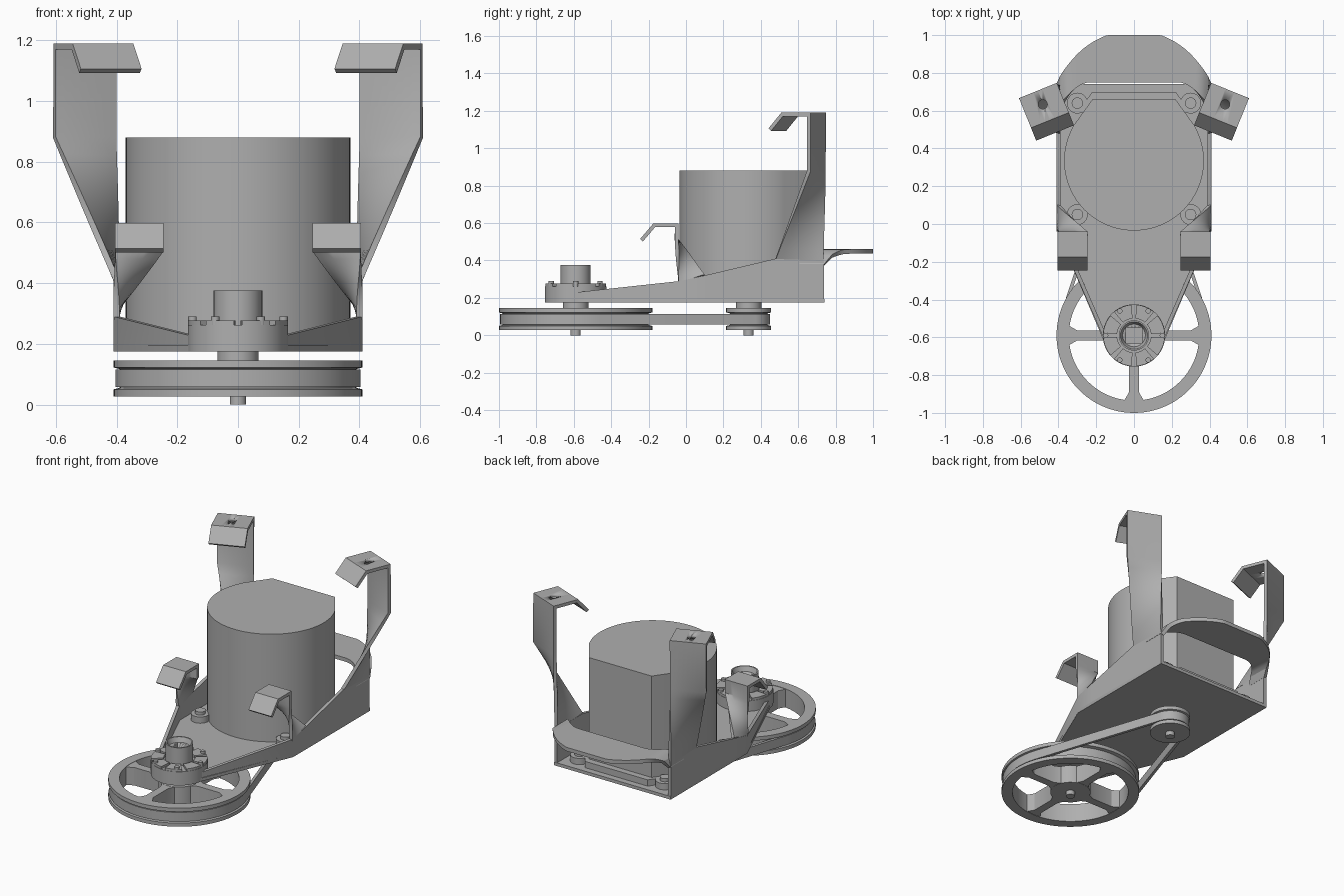
import bpy, bmesh
from math import sin, cos, pi, sqrt, asin
from mathutils import Vector

if "Cube" in bpy.data.objects:
    bpy.data.objects.remove(bpy.data.objects["Cube"])

GREY = (0.43, 0.43, 0.43, 1)
mat = bpy.data.materials.new("plain_grey")
mat.use_nodes = True
mat.diffuse_color = GREY
mat.node_tree.nodes["Principled BSDF"].inputs["Base Color"].default_value = GREY

WHEEL_Y, MOTOR_Y = -0.59, 0.335
BASE = 0.175


def activate(ob):
    bpy.ops.object.select_all(action='DESELECT')
    ob.select_set(True)
    bpy.context.view_layer.objects.active = ob


def finish(name, bm, fix=True):
    if fix:
        bmesh.ops.recalc_face_normals(bm, faces=bm.faces)
    me = bpy.data.meshes.new(name)
    bm.to_mesh(me)
    bm.free()
    me.materials.append(mat)
    ob = bpy.data.objects.new(name, me)
    bpy.context.collection.objects.link(ob)
    activate(ob)
    bpy.ops.object.shade_smooth_by_angle(angle=0.5)
    return ob


def lathe(name, profile, x, y, seg=64):
    """Revolve (radius, z) points; profiles off the axis close into a ring."""
    bm = bmesh.new()
    rings = [[bm.verts.new((x + r * cos(2 * pi * i / seg), y + r * sin(2 * pi * i / seg), z))
              for i in range(seg)] for r, z in profile]
    pairs = list(zip(rings, rings[1:]))
    if profile[0][0] > 0:
        pairs.append((rings[-1], rings[0]))
    for a, b in pairs:
        for i in range(seg):
            j = (i + 1) % seg
            bm.faces.new((a[i], a[j], b[j], b[i]))
    bmesh.ops.remove_doubles(bm, verts=bm.verts, dist=1e-5)
    return finish(name, bm)


def disc(name, r, z0, z1, x, y, seg=48):
    return lathe(name, [(0, z0), (r, z0), (r, z1), (0, z1)], x, y, seg)


def prism(name, outline, z0, z1):
    bm = bmesh.new()
    face = bm.faces.new([bm.verts.new((x, y, z0)) for x, y in outline])
    ext = bmesh.ops.extrude_face_region(bm, geom=[face])
    verts = [g for g in ext["geom"] if isinstance(g, bmesh.types.BMVert)]
    bmesh.ops.translate(bm, verts=verts, vec=(0, 0, z1 - z0))
    return finish(name, bm)


def sheet(name, rows, thick=0.02, closed=False):
    """Skin rows of points and give the skin a thickness."""
    bm = bmesh.new()
    grid = [[bm.verts.new(p) for p in row] for row in rows]
    pairs = list(zip(grid, grid[1:])) + ([(grid[-1], grid[0])] if closed else [])
    for a, b in pairs:
        for i in range(len(a) - 1):
            bm.faces.new((a[i], a[i + 1], b[i + 1], b[i]))
    ob = finish(name, bm)
    mod = ob.modifiers.new("thickness", 'SOLIDIFY')
    mod.thickness, mod.offset, mod.use_even_offset = thick, 0, True
    bpy.ops.object.modifier_apply(modifier=mod.name)
    bpy.ops.object.shade_smooth_by_angle(angle=0.5)
    return ob


def cut(ob, cutter):
    activate(ob)
    mod = ob.modifiers.new("cut", 'BOOLEAN')
    mod.operation, mod.object, mod.solver = 'DIFFERENCE', cutter, 'EXACT'
    bpy.ops.object.modifier_apply(modifier=mod.name)
    bpy.data.objects.remove(cutter)


def row(a, b, n=8):
    a, b = Vector(a), Vector(b)
    return [a.lerp(b, i / n) for i in range(n + 1)]


def twisted_arm(name, foot, shoulder, top_z, forward, reach, lip, drop):
    """Strap that twists from the side wall, then folds forward into a hook."""
    (a0, b0), (a1, b1) = [[Vector(p) for p in pair] for pair in (foot, shoulder)]
    rows = [row(a0.lerp(a1, t / 8), b0.lerp(b1, t / 8)) for t in range(9)]
    a2, b2 = [Vector((p.x, p.y, top_z)) for p in (a1, b1)]
    f = Vector(forward)
    tip = f * (reach + lip) - Vector((0, 0, drop))
    rows += [row(a2, b2), row(a2 + f * reach, b2 + f * reach), row(a2 + tip, b2 + tip)]
    return sheet(name, rows)


# Large spoked wheel
lathe("wheel_rim", [(0.345, 0.027), (0.41, 0.027), (0.41, 0.05), (0.39, 0.055), (0.39, 0.117),
                    (0.41, 0.122), (0.41, 0.145), (0.345, 0.145)], 0, WHEEL_Y, 96)
disc("wheel_hub", 0.12, 0.028, 0.144, 0, WHEEL_Y)
half = [(0.09, 0.055), (0.15, 0.026), (0.30, 0.026), (0.35, 0.055)]
spoke = half + [(u, -v) for u, v in reversed(half)]
for k in range(4):
    c, s = cos(k * pi / 2), sin(k * pi / 2)
    prism(f"wheel_spoke_{k + 1}", [(u * c - v * s, WHEEL_Y + u * s + v * c) for u, v in spoke], 0.029, 0.143)

# Small pulley, shafts and belt
lathe("small_pulley", [(0, 0.027), (0.12, 0.027), (0.12, 0.05), (0.1, 0.055), (0.1, 0.117),
                       (0.12, 0.122), (0.12, 0.145), (0, 0.145)], 0, MOTOR_Y)
for label, y, r in (("wheel", WHEEL_Y, 0.068), ("motor", MOTOR_Y, 0.068)):
    disc(label + "_collar", r, 0.14, BASE + 0.005, 0, y)
    disc(label + "_axle", 0.027, 0, 0.05, 0, y, 32)
tilt = asin(0.29 / (MOTOR_Y - WHEEL_Y))
path = [(0, 0)] * 0
for r, y, start, sweep in ((0.395, WHEEL_Y, pi - tilt, pi + 2 * tilt), (0.105, MOTOR_Y, tilt, pi - 2 * tilt)):
    path += [(r * cos(start + sweep * i / 40), y + r * sin(start + sweep * i / 40)) for i in range(41)]
sheet("drive_belt", [[(x, y, 0.057), (x, y, 0.115)] for x, y in path], 0.018, True)

# Bracket floor
edge = [(0.41, 0.74), (0.41, -0.03), (0.16, -0.62)]
prism("bracket_floor", edge + [(-x, y) for x, y in reversed(edge)], BASE, BASE + 0.02)

for side, s in (("left", 1), ("right", -1)):
    # Side walls with sloping top edge
    wall = [(0.152, -0.6, 0.228), (0.4, -0.03, 0.29), (0.4, 0.1, 0.32), (0.4, 0.48, 0.41), (0.4, 0.738, 0.41)]
    sheet("side_wall_" + side, [[(s * x, y, BASE + 0.001), (s * x, y, z)] for x, y, z in wall])
    # Tall rear arms with a hole in the hook
    arm = twisted_arm("rear_arm_" + side,
                      [(s * 0.4, 0.735, 0.4), (s * 0.4, 0.48, 0.41)],
                      [(s * 0.405, 0.738, 0.88), (s * 0.605, 0.657, 0.88)], 1.18,
                      (-s * 0.375, -0.927, 0), 0.155, 0.07, 0.08)
    cut(arm, disc("hole_cutter", 0.024, 1.1, 1.25, s * 0.483, 0.633, 24))
    # Short front arms
    twisted_arm("front_arm_" + side,
                [(s * 0.4, -0.04, 0.28), (s * 0.4, 0.1, 0.32)],
                [(s * 0.405, -0.05, 0.51), (s * 0.245, -0.05, 0.51)], 0.588,
                (0, -1, 0), 0.12, 0.068, 0.08)
    # Motor mounting ears and screws
    for end, y in (("front", 0.05), ("rear", 0.64)):
        disc(f"motor_ear_{end}_{side}", 0.055, 0.19, 0.235, s * 0.3, y, 32)
        disc(f"ear_screw_{end}_{side}", 0.03, 0.23, 0.255, s * 0.3, y, 24)

# Rear crossbrace, curling down into the arms at both ends
rows = []
for i in range(49):
    x = -0.4 + 0.8 * i / 48
    over = max(0, abs(x) - 0.33)
    z = 0.448 - (0.07 - sqrt(max(0, 0.07 ** 2 - over ** 2)))
    outer = min(1.0, 0.6 + sqrt(0.424 ** 2 - x * x))
    inner = 0.75 - 5 * max(0, abs(x) - 0.23) ** 2
    rows.append([(x, inner, z), (x, outer, z)])
sheet("rear_crossbrace", rows, 0.024)

# Motor body with flattened back, on its flange
angles = [pi * (5 / 6 + 4 / 3 * i / 64) for i in range(65)]
body = [(0.37 * cos(a), MOTOR_Y + 0.37 * sin(a)) for a in angles] + [(0.22, 0.66), (-0.22, 0.66)]
prism("motor_body", body, BASE + 0.015, 0.88)
prism("motor_flange", [(0.3, 0.59), (0.22, 0.7), (-0.22, 0.7), (-0.3, 0.59)], 0.19, 0.235)

# Front bearing housing with raised segments and screws
disc("bearing_housing", 0.165, BASE, 0.262, 0, WHEEL_Y, 64)
for k in range(8):
    mid = (k + 0.5) * pi / 4
    fan = [mid + (i / 6 - 0.5) * 0.62 for i in range(7)]
    seg = [(0.163 * cos(a), WHEEL_Y + 0.163 * sin(a)) for a in fan]
    seg += [(0.09 * cos(a), WHEEL_Y + 0.09 * sin(a)) for a in reversed(fan)]
    prism(f"housing_segment_{k + 1}", seg, 0.255, 0.277)
for k in range(6):
    a = k * pi / 3
    disc(f"housing_screw_{k + 1}", 0.014, 0.25, 0.29, 0.15 * cos(a), WHEEL_Y + 0.15 * sin(a), 16)

# Drive socket with flared mouth and square bore
socket = lathe("drive_socket", [(0, 0.25), (0.08, 0.25), (0.08, 0.375), (0.072, 0.375),
                                (0.06, 0.345), (0, 0.345)], 0, WHEEL_Y)
q = 0.042
cut(socket, prism("bore_cutter", [(x, WHEEL_Y + y) for x, y in ((-q, -q), (q, -q), (q, q), (-q, q))], 0.28, 0.4))
